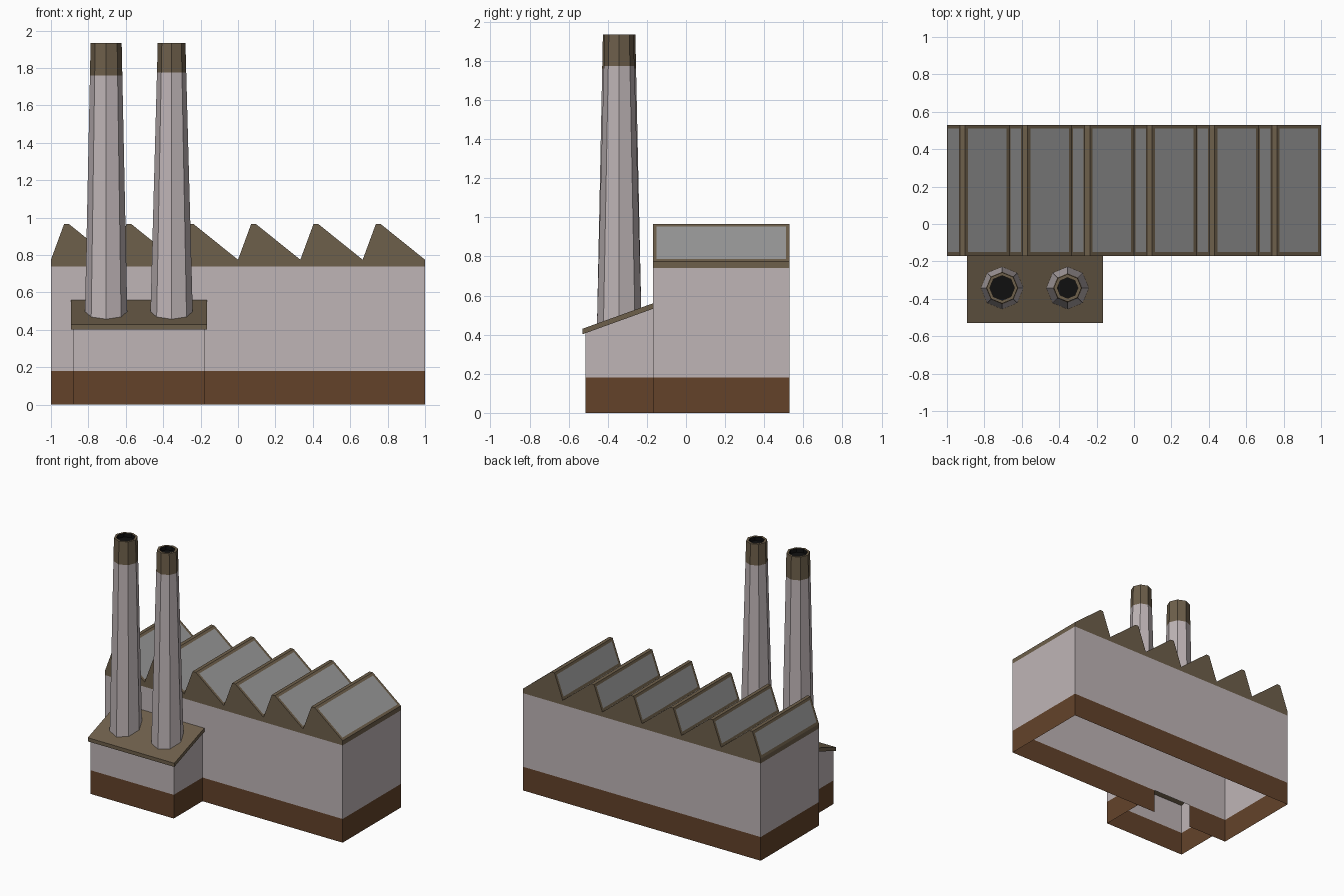
import bpy, bmesh
from math import cos, sin, pi

if "Cube" in bpy.data.objects:
    bpy.data.objects.remove(bpy.data.objects["Cube"])

def material(name, r, g, b):
    m = bpy.data.materials.new(name)
    m.diffuse_color = (r, g, b, 1)
    m.use_nodes = True
    m.node_tree.nodes["Principled BSDF"].inputs["Base Color"].default_value = m.diffuse_color
    return m

WALL = material("wall_grey", 0.52, 0.46, 0.47)
BASE = material("base_brown", 0.125, 0.055, 0.023)
TRIM = material("trim_brown", 0.155, 0.115, 0.07)
GLASS = material("window_grey", 0.32, 0.32, 0.32)
DARK = material("flue_black", 0.005, 0.005, 0.005)

def finish(name, bm, *mats):
    me = bpy.data.meshes.new(name)
    bm.to_mesh(me)
    bm.free()
    for m in mats:
        me.materials.append(m)
    ob = bpy.data.objects.new(name, me)
    bpy.context.collection.objects.link(ob)
    return ob

def skin(bm, a, b, closed=True, mat=0):
    """Quads between two vertex rows, counter-clockwise seen from above."""
    n = len(a)
    for i in range(n if closed else n - 1):
        j = (i + 1) % n
        bm.faces.new((a[i], a[j], b[j], b[i])).material_index = mat

def wall(name, path, low, high, mat, closed=False):
    """Thin wall along a path; high is a function of y."""
    bm = bmesh.new()
    a = [bm.verts.new((x, y, low)) for x, y in path]
    b = [bm.verts.new((x, y, high(y))) for x, y in path]
    skin(bm, a, b, closed)
    return finish(name, bm, mat)

def prism(profile, to_xyz, offset):
    bm = bmesh.new()
    face = bm.faces.new([bm.verts.new(to_xyz(p)) for p in profile])
    out = bmesh.ops.extrude_face_region(bm, geom=[face], use_keep_orig=True)
    verts = [v for v in out["geom"] if isinstance(v, bmesh.types.BMVert)]
    bmesh.ops.translate(bm, verts=verts, vec=offset)
    bmesh.ops.recalc_face_normals(bm, faces=bm.faces[:])
    return bm

FRONT, BACK = -0.17, 0.53
PITCH = 1 / 3

def lean_to_top(y):
    return 0.43 + (y + 0.53) / 0.36 * 0.13

# Main hall: open-bottomed shell, plinth has a gap behind the lean-to
hall = [(-1, FRONT), (1, FRONT), (1, BACK), (-1, BACK)]
wall("hall_walls", hall, 0.18, lambda y: 0.74, WALL, closed=True)
wall("hall_base", [(-PITCH, FRONT)] + hall[1:] + [hall[0], (-2 * PITCH, FRONT)],
     0, lambda y: 0.18, BASE)

# Sawtooth roof with glazed slopes
profile = [(-1, 0.74), (1, 0.74), (1, 0.775)]
for i in reversed(range(6)):
    x = -1 + i * PITCH
    profile += [(x + 0.097, 0.965), (x + 0.07, 0.965), (x, 0.775)]
bm = prism(profile, lambda p: (p[0], FRONT, p[1]), (0, BACK - FRONT, 0))
bm.normal_update()
bmesh.ops.delete(bm, geom=[f for f in bm.faces if f.normal.z < -0.9], context="FACES_ONLY")
slopes = [f for f in bm.faces if 0.2 < f.normal.z < 0.95]
bmesh.ops.inset_individual(bm, faces=slopes, thickness=0.028, depth=0)
for f in slopes:
    f.material_index = 1
finish("sawtooth_roof", bm, TRIM, GLASS)

# Lean-to boiler house
lean = [(-0.88, FRONT), (-0.88, -0.515), (-0.18, -0.515), (-0.18, FRONT)]
wall("lean_to_base", lean, 0, lambda y: 0.18, BASE)
wall("lean_to_walls", lean, 0.18, lambda y: lean_to_top(y) - 0.028, WALL)
slab = [(-0.53, 0.402), (FRONT, 0.532), (FRONT, 0.56), (-0.53, 0.43)]
finish("lean_to_roof", prism(slab, lambda p: (-0.893, *p), (0.728, 0, 0)), TRIM)

# Octagonal tapered chimneys with dark flues
def chimney(name, cx, r_top, r_flue, z_band):
    cy, r_low, top = -0.342, 0.113, 1.935
    bm = bmesh.new()

    def ring(r, z=None):
        pts = [(cx + r * cos(k * pi / 4), cy + r * sin(k * pi / 4)) for k in range(8)]
        return [bm.verts.new((x, y, lean_to_top(y) - 0.004 if z is None else z)) for x, y in pts]

    r_band = r_top + (r_low - r_top) * (top - z_band) / (top - 0.47)
    rings = [ring(r_low), ring(r_band, z_band), ring(r_top, top),
             ring(r_flue, top), ring(r_flue, top - 0.03)]
    for k, mat in enumerate((0, 1, 1, 2)):
        skin(bm, rings[k], rings[k + 1], mat=mat)
    bm.faces.new(rings[-1]).material_index = 2
    finish(name, bm, WALL, TRIM, DARK)

chimney("left_chimney", -0.705, 0.083, 0.066, 1.76)
chimney("right_chimney", -0.355, 0.074, 0.055, 1.775)
